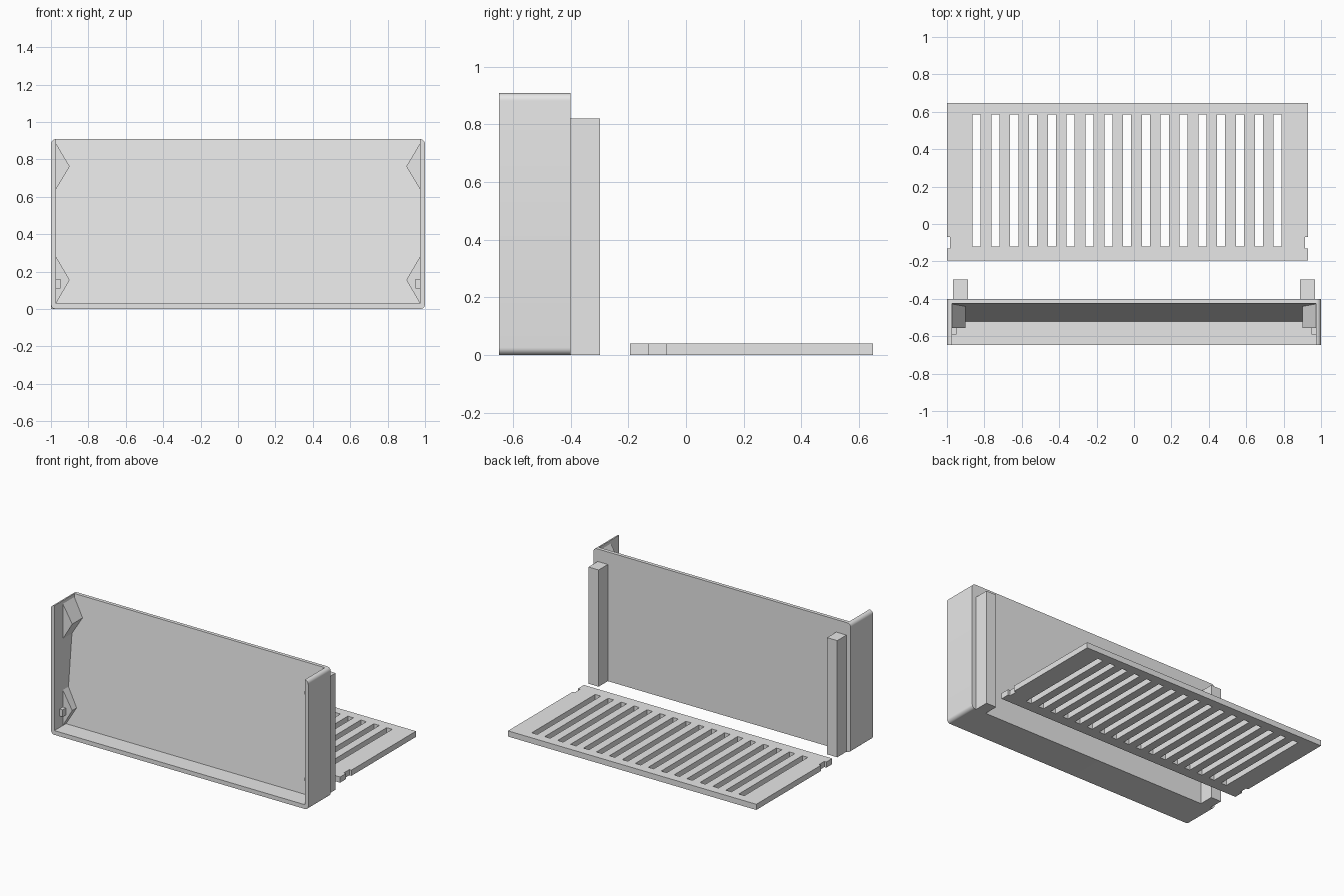
import bpy, bmesh, math
from mathutils import Vector

if "Cube" in bpy.data.objects:
    bpy.data.objects.remove(bpy.data.objects["Cube"])

grey = bpy.data.materials.new("plain grey")
grey.diffuse_color = (0.8, 0.8, 0.8, 1)
grey.use_nodes = True
grey.node_tree.nodes["Principled BSDF"].inputs["Base Color"].default_value = grey.diffuse_color


def finish(name, bm):
    bmesh.ops.recalc_face_normals(bm, faces=bm.faces)
    mesh = bpy.data.meshes.new(name)
    bm.to_mesh(mesh)
    bm.free()
    mesh.materials.append(grey)
    obj = bpy.data.objects.new(name, mesh)
    bpy.context.collection.objects.link(obj)
    return obj


def extrude(bm, faces, offset):
    ext = bmesh.ops.extrude_face_region(bm, geom=faces)
    moved = [g for g in ext["geom"] if isinstance(g, bmesh.types.BMVert)]
    bmesh.ops.translate(bm, verts=moved, vec=offset)


def prism(name, points, offset):
    bm = bmesh.new()
    face = bm.faces.new([bm.verts.new(p) for p in points])
    extrude(bm, [face], Vector(offset))
    return finish(name, bm)


def box(name, x0, x1, y0, y1, z0, z1):
    pts = [(x0, y0, z0), (x1, y0, z0), (x1, y0, z1), (x0, y0, z1)]
    return prism(name, pts, (0, y1 - y0, 0))


def arc(cx, cz, r, start, steps=8):
    return [(cx + r * math.cos(math.radians(start + 90 * i / steps)),
             cz + r * math.sin(math.radians(start + 90 * i / steps)))
            for i in range(steps + 1)]


FRONT, BACK, TOP = -0.648, -0.4, 0.908
INNER, FLOOR, R = 0.973, 0.03, 0.026

# U-shaped surround: two side walls and a floor, rounded outer corners
outline = (arc(-1 + R, TOP - R, R, 90) + arc(-1 + R, R, R, 180)
           + arc(1 - R, R, R, 270) + arc(1 - R, TOP - R, R, 0)
           + [(INNER, TOP), (INNER, FLOOR), (-INNER, FLOOR), (-INNER, TOP)])
shell = prism("surround", [(x, FRONT, z) for x, z in outline], (0, BACK - FRONT, 0))
bpy.context.view_layer.objects.active = shell
shell.select_set(True)
bpy.ops.object.shade_smooth_by_angle(angle=math.radians(30))

# Back panel, thicker toward the floor
prism("back_panel", [(-INNER, BACK, FLOOR), (-INNER, BACK, TOP),
                     (-INNER, -0.425, TOP), (-INNER, -0.52, FLOOR)], (2 * INNER, 0, 0))

for side, label in ((-1, "left"), (1, "right")):
    # Triangular supports on the inside of each wall
    for level, z0, z1 in (("lower", FLOOR, 0.28), ("upper", 0.64, 0.885)):
        pts = [(side * INNER, -0.555, z0), (side * 0.9, -0.555, (z0 + z1) / 2),
               (side * INNER, -0.555, z1)]
        prism(f"{label}_{level}_support", pts, (0, 0.135, 0))
    # Small catch that fits the grille notch
    box(f"{label}_catch", *sorted((side * INNER, side * 0.95)), -0.59, -0.55, 0.11, 0.16)
    # Mounting post behind the panel
    box(f"{label}_post", *sorted((side * 0.967, side * 0.888)), BACK, -0.298, 0, 0.82)

# Slotted grille plate: grid of cells with slots and notches left out
slots = [(-0.863 + 0.1006 * i, -0.82 + 0.1006 * i) for i in range(17)]
xs = [-1, -0.984] + [x for s in slots for x in s] + [0.914, 0.93]
ys = [-0.195, -0.13, -0.12, -0.07, 0.585, 0.648]
bm = bmesh.new()
verts = [[bm.verts.new((x, y, 0)) for y in ys] for x in xs]
for i in range(len(xs) - 1):
    for j in range(len(ys) - 1):
        in_slot = 2 <= i < len(xs) - 3 and i % 2 == 0 and j in (2, 3)
        in_notch = i in (0, len(xs) - 2) and j in (1, 2)
        if not (in_slot or in_notch):
            bm.faces.new((verts[i][j], verts[i + 1][j], verts[i + 1][j + 1], verts[i][j + 1]))
extrude(bm, bm.faces[:], Vector((0, 0, 0.04)))
finish("grille_plate", bm)
